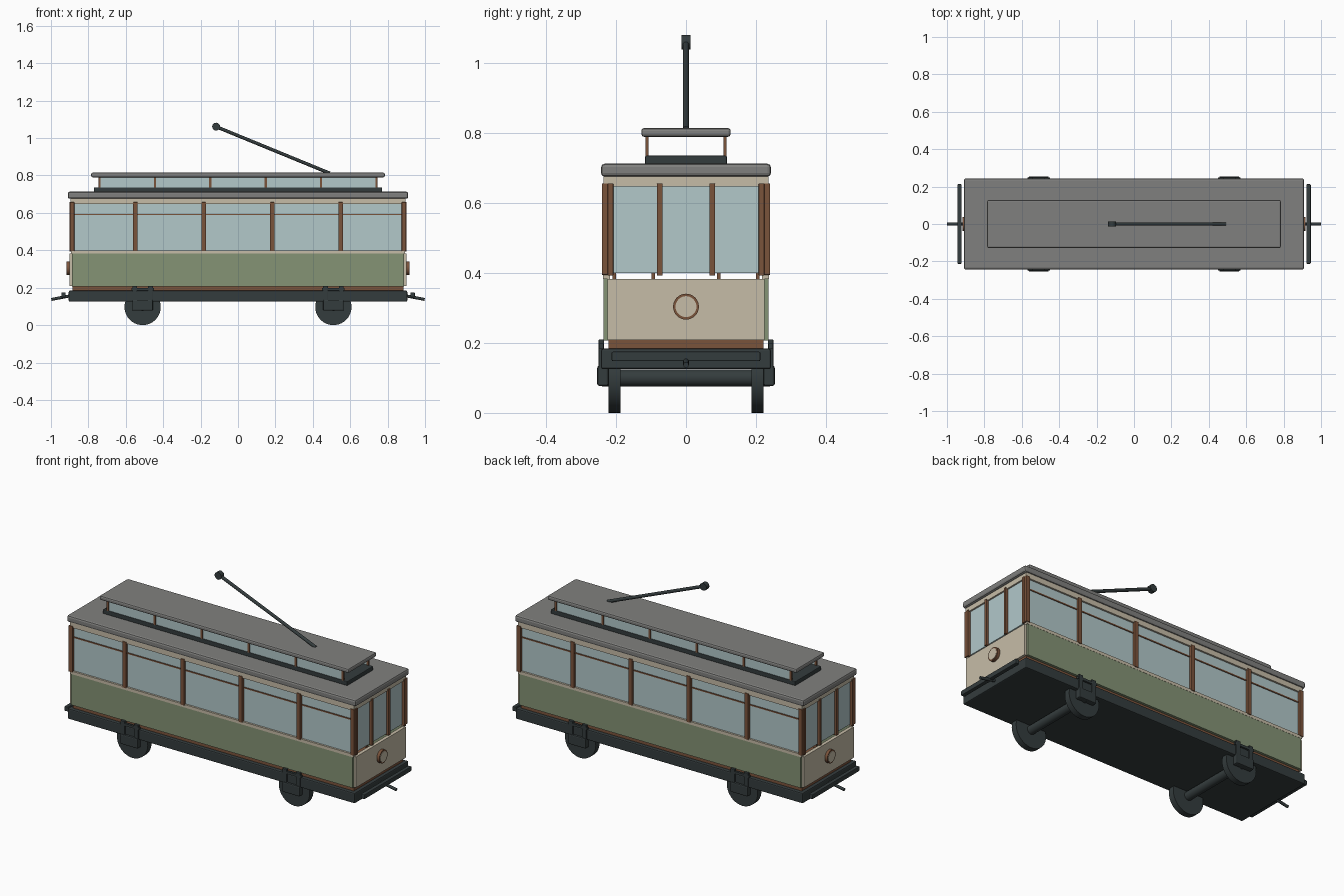
import bpy
import math
from mathutils import Vector

cube = bpy.data.objects.get("Cube")
if cube:
    bpy.data.objects.remove(cube, do_unlink=True)


def material(name, r, g, b):
    lin = [((c / 255 + 0.055) / 1.055) ** 2.4 for c in (r, g, b)] + [1]
    m = bpy.data.materials.new(name)
    m.use_nodes = True
    m.diffuse_color = lin
    m.node_tree.nodes["Principled BSDF"].inputs["Base Color"].default_value = lin
    return m


GREEN = material("sage green", 133, 147, 117)
CREAM = material("cream", 198, 188, 167)
GLASS = material("pale glass", 178, 200, 202)
WOOD = material("brown wood", 122, 83, 59)
GREY = material("roof grey", 128, 128, 126)
IRON = material("dark iron", 52, 60, 61)


def box(name, mat, x, y, z, bevel=0.0):
    """Box from (min, max) ranges along each axis."""
    spans = (x, y, z)
    bpy.ops.mesh.primitive_cube_add(size=1, location=[(a + b) / 2 for a, b in spans])
    ob = bpy.context.object
    ob.name = name
    ob.scale = [abs(b - a) for a, b in spans]
    bpy.ops.object.transform_apply(location=False, rotation=False, scale=True)
    ob.data.materials.append(mat)
    if bevel:
        mod = ob.modifiers.new("Soft edges", 'BEVEL')
        mod.width, mod.segments = bevel, 2
    return ob


def rod(name, mat, start, end, radius, sides=32):
    """Cylinder between two points."""
    a, b = Vector(start), Vector(end)
    bpy.ops.mesh.primitive_cylinder_add(
        vertices=sides, radius=radius, depth=(b - a).length, location=(a + b) / 2,
        rotation=(b - a).to_track_quat('Z', 'Y').to_euler())
    ob = bpy.context.object
    ob.name = name
    ob.data.materials.append(mat)
    bpy.ops.object.shade_smooth_by_angle(angle=math.radians(40))
    return ob


def span(s, a, b):
    """Range mirrored by the sign s."""
    return (s * a, s * b) if s > 0 else (s * b, s * a)


def about(c, half):
    return (c - half, c + half)


# Underframe and floor
box("chassis", IRON, (-.905, .905), (-.243, .243), (.125, .184), .006)
box("floor_sill", WOOD, (-.885, .885), (-.222, .222), (.184, .212))

# Roof with raised clerestory
box("main_roof", GREY, (-.91, .91), (-.243, .243), (.676, .713), .01)
box("clerestory_base", IRON, (-.77, .77), (-.117, .117), (.711, .736), .004)
box("clerestory_roof", GREY, (-.785, .785), (-.128, .128), (.79, .815), .008)

# Long sides
for s, side in ((-1, "right"), (1, "left")):
    box(f"{side}_lower_panel", GREEN, (-.887, .887), span(s, .222, .236), (.207, .383))
    box(f"{side}_belt_rail", CREAM, (-.892, .892), span(s, .218, .237), (.383, .4))
    box(f"{side}_window_glass", GLASS, (-.88, .88), span(s, .219, .226), (.398, .652))
    box(f"{side}_header", CREAM, (-.892, .892), span(s, .216, .236), (.648, .678))
    box(f"{side}_transom", WOOD, (-.88, .88), span(s, .222, .23), (.588, .595))
    for x in (-.887, -.549, -.183, .183, .549, .887):
        box(f"{side}_window_post", WOOD, about(x, .012), span(s, .22, .241), (.395, .657), .002)
    # Clerestory windows
    box(f"{side}_clerestory_glass", GLASS, (-.74, .74), span(s, .109, .113), (.734, .792))
    for i in range(6):
        box(f"{side}_clerestory_post", WOOD, about(-.74 + i * .296, .006),
            span(s, .107, .116), (.734, .792))
    # Benches inside
    for x in (-.59, -.33, -.06, .17, .58):
        box(f"{side}_bench_seat", WOOD, about(x, .09), span(s, .09, .212), (.28, .295))
        for y in (.094, .206):
            box(f"{side}_bench_frame", WOOD, about(x, .09), about(s * y, .005), (.212, .404))

# Cab ends
for s, end in ((-1, "rear"), (1, "front")):
    box(f"{end}_end_panel", CREAM, span(s, .88, .9), (-.225, .225), (.208, .383))
    box(f"{end}_end_glass", GLASS, span(s, .88, .887), (-.215, .215), (.4, .65))
    box(f"{end}_end_header", CREAM, span(s, .877, .896), (-.234, .234), (.648, .678))
    for y in (-.216, -.075, .075, .216):
        box(f"{end}_end_post", WOOD, span(s, .88, .902), about(y, .008), (.393, .657), .002)
    # Headlamp
    rod(f"{end}_lamp_ring", WOOD, (s * .89, 0, .304), (s * .916, 0, .304), .037)
    rod(f"{end}_lamp_lens", CREAM, (s * .9, 0, .304), (s * .918, 0, .304), .03)
    # Bumper bar and coupler
    box(f"{end}_bumper_bar", IRON, span(s, .922, .945), (-.213, .213), (.148, .175), .004)
    rod(f"{end}_coupler", IRON, (s * .89, 0, .158), (s * .998, 0, .137), .008, 12)

# Running gear
for x in (-.51, .51):
    rod("axle", IRON, (x, -.24, .1), (x, .24, .1), .024)
    for s in (-1, 1):
        rod("wheel", IRON, (x, s * .188, .097), (x, s * .222, .097), .097, 40)
        box("axle_box", IRON, about(x, .055), span(s, .222, .254), (.077, .135), .006)
        box("spring_hanger_bar", IRON, about(x, .06), span(s, .236, .249), (.184, .198))
        for dx in (-.042, .042):
            box("spring_hanger_leg", IRON, about(x + dx, .013), span(s, .234, .25), (.12, .21), .002)

# Trolley pole with contact wheel
rod("trolley_pole", IRON, (.49, 0, .812), (-.115, 0, 1.06), .009, 16)
rod("trolley_wheel", IRON, (-.117, -.013, 1.061), (-.117, .013, 1.061), .021, 24)
